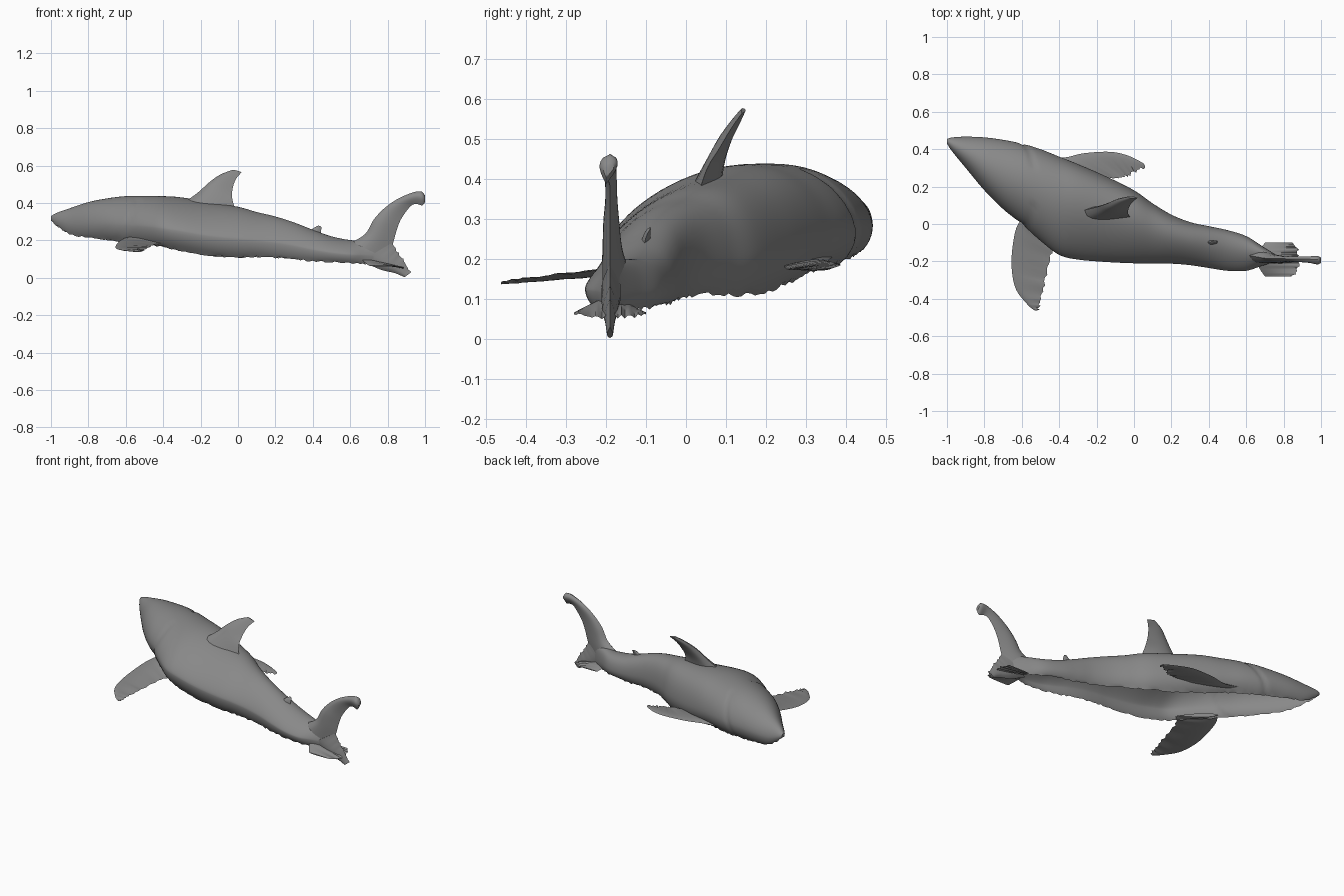
import bpy, math, random
from mathutils import Vector

if "Cube" in bpy.data.objects:
    bpy.data.objects.remove(bpy.data.objects["Cube"])

random.seed(4)

# Dark grey skin
skin = bpy.data.materials.new("skin")
skin.diffuse_color = (0.25, 0.25, 0.25, 1)
skin.use_nodes = True
skin.node_tree.nodes["Principled BSDF"].inputs["Base Color"].default_value = skin.diffuse_color


def spline(rows, steps):
    """Smoothly interpolate rows of numbers (Catmull-Rom)."""
    out = []
    for i in range(len(rows) - 1):
        p0, p1 = rows[max(i - 1, 0)], rows[i]
        p2, p3 = rows[i + 1], rows[min(i + 2, len(rows) - 1)]
        for k in range(steps):
            t = k / steps
            out.append([0.5 * (2 * b + (c - a) * t + (2 * a - 5 * b + 4 * c - d) * t * t
                               + (3 * b - a - 3 * c + d) * t ** 3)
                        for a, b, c, d in zip(p0, p1, p2, p3)])
    out.append(list(rows[-1]))
    return out


def loft(name, rings, closed, cap_first, cap_last):
    """Skin a list of equal-length point rings."""
    n = len(rings[0])
    verts = [p for r in rings for p in r]
    faces = []
    for i in range(len(rings) - 1):
        for j in range(n if closed else n - 1):
            k = (j + 1) % n
            faces.append((i * n + j, i * n + k, (i + 1) * n + k, (i + 1) * n + j))
    if cap_first:
        faces.append(tuple(range(n - 1, -1, -1)))
    if cap_last:
        faces.append(tuple(range((len(rings) - 1) * n, len(rings) * n)))
    me = bpy.data.meshes.new(name)
    me.from_pydata(verts, [], faces)
    me.materials.append(skin)
    ob = bpy.data.objects.new(name, me)
    bpy.context.collection.objects.link(ob)
    bpy.ops.object.select_all(action='DESELECT')
    ob.select_set(True)
    bpy.context.view_layer.objects.active = ob
    bpy.ops.object.mode_set(mode='EDIT')
    bpy.ops.mesh.select_all(action='SELECT')
    bpy.ops.mesh.normals_make_consistent(inside=False)
    bpy.ops.object.mode_set(mode='OBJECT')
    bpy.ops.object.shade_smooth_by_angle(angle=math.radians(50))
    return ob


def fin(name, sections, normal, ragged=0.0, steps=6, half=8):
    """Sections run root to tip: lead xyz, trail xyz, thickness."""
    nrm = Vector(normal).normalized()
    rings = []
    for row in spline(sections, steps):
        lead, trail, th = Vector(row[:3]), Vector(row[3:6]), row[6]
        chord = trail - lead
        trail = trail + chord.normalized() * random.uniform(-ragged, ragged)
        trail.z += random.uniform(-ragged, ragged) * 0.4
        ring = []
        for k in range(2 * half):
            s = (k if k <= half else 2 * half - k) / half
            side = 1 if k <= half else -1
            bulge = 0.5 * th * math.sin(math.pi * s ** 0.65) * side
            ring.append(lead.lerp(trail, s) + nrm * bulge)
        rings.append(ring)
    return loft(name, rings, True, True, True)


# Body: an arched shell, open underneath (x, y low, y high, z low, z top)
stations = [
    (-1.0, .43, .455, .31, .33), (-.97, .385, .463, .28, .347),
    (-.9, .30, .467, .235, .372), (-.8, .18, .463, .215, .405),
    (-.7, .08, .45, .205, .425), (-.6, .0, .43, .19, .437),
    (-.5, -.09, .40, .18, .439), (-.4, -.165, .36, .165, .437),
    (-.3, -.19, .32, .145, .43), (-.15, -.203, .255, .12, .405),
    (0, -.21, .18, .11, .38), (.1, -.21, .11, .113, .352),
    (.2, -.212, .05, .108, .328), (.3, -.22, .01, .10, .296),
    (.4, -.235, -.012, .09, .257), (.5, -.25, -.033, .085, .222),
    (.6, -.25, -.065, .08, .202), (.68, -.225, -.115, .075, .2),
    (.76, -.2, -.165, .07, .19)]
rings = []
SEG, TUCK = 48, math.radians(38)
for x, y0, y1, z0, z1 in spline(stations, 6):
    cy, hw = (y0 + y1) / 2, (y1 - y0) / 2
    zm = z0 + 0.36 * (z1 - z0)
    # behind the head the back leans towards +y
    t = min(max((x + .85) / .65, 0), 1)
    blend = t * t * (3 - 2 * t)
    roll, slope = .28 * blend, 1.1 + .35 * blend
    ring = []
    for j in range(SEG + 1):
        a = -TUCK + (math.pi + 2 * TUCK) * j / SEG
        s, c = math.sin(a), math.cos(a)
        # gill crease on each flank
        r = 1 - .035 * math.exp(-((x + .53 + .07 * (1 - s)) / .014) ** 2) * (s < .92)
        y = cy + hw * c * r + roll * hw * max(s, 0) ** 2
        if s >= 0:
            z = zm + (z1 - zm) * s ** (slope if c < 0 else 1.15) * r
        else:
            z = zm + (zm - z0) * s / math.sin(TUCK)
        if j in (0, SEG):
            z += random.uniform(-.005, .005)
        ring.append(Vector((x, y, z)))
    rings.append(ring)
loft("body", rings, False, True, False)

# Dorsal fin, leaning with the roll of the body
fin("dorsal_fin", [
    (-.33, .06, .375, .0, .02, .32, .08), (-.22, .085, .452, -.03, .05, .42, .045),
    (-.155, .105, .51, -.028, .085, .48, .032), (-.095, .13, .552, -.01, .115, .53, .022),
    (-.03, .145, .577, .02, .14, .565, .012)], (0.1, 1, -.5))

# Small second dorsal fin
fin("second_dorsal_fin", [
    (.36, -.10, .235, .44, -.11, .21, .03), (.41, -.095, .27, .445, -.10, .255, .015),
    (.43, -.09, .28, .445, -.09, .275, .006)], (0, 1, 0), steps=3)

# Pectoral fins
fin("pectoral_fin_near", [
    (-.60, .03, .215, -.40, -.10, .195, .025), (-.635, -.04, .195, -.435, -.14, .18, .022),
    (-.655, -.2, .165, -.465, -.25, .168, .018), (-.635, -.34, .15, -.49, -.36, .158, .012),
    (-.57, -.43, .143, -.505, -.43, .147, .01), (-.53, -.463, .14, -.51, -.46, .142, .006)],
    (0, .1, 1), ragged=.008)
fin("pectoral_fin_far", [
    (-.55, .38, .215, -.24, .22, .185, .025), (-.39, .355, .195, -.15, .24, .18, .02),
    (-.27, .378, .19, -.08, .25, .178, .015), (-.13, .386, .185, -.03, .26, .175, .012),
    (-.03, .365, .178, .01, .28, .175, .01), (.05, .325, .175, .06, .31, .172, .006)],
    (0, .1, 1), ragged=.010)

# Tail fin: upper lobe with rounded tip, and lower lobe
fin("tail_upper_lobe", [
    (.60, -.165, .185, .80, -.19, .10, .07), (.68, -.18, .235, .83, -.19, .19, .05),
    (.725, -.185, .31, .85, -.19, .26, .04), (.78, -.185, .37, .875, -.19, .32, .03),
    (.85, -.187, .42, .92, -.19, .38, .03), (.93, -.188, .455, .95, -.195, .395, .035),
    (.98, -.19, .462, .985, -.20, .388, .045), (1.0, -.19, .44, 1.0, -.20, .405, .025)],
    (0, 1, 0))
fin("tail_lower_lobe", [
    (.66, -.185, .09, .83, -.19, .19, .05), (.76, -.19, .045, .85, -.19, .14, .04),
    (.84, -.19, .025, .89, -.19, .09, .025), (.89, -.19, .003, .925, -.19, .03, .015)],
    (0, 1, 0), ragged=.006)

# Ragged skirts at the foot of the tail
for side, edge in (("near", -.28), ("far", -.10)):
    mid = (edge - .19) / 2
    fin("tail_skirt_" + side, [
        (.66, -.19, .11, .86, -.19, .06, .012), (.67, mid, .09, .88, mid, .055, .01),
        (.70, edge, .065, .85, edge, .065, .005)], (0, 0, 1), ragged=.012)
